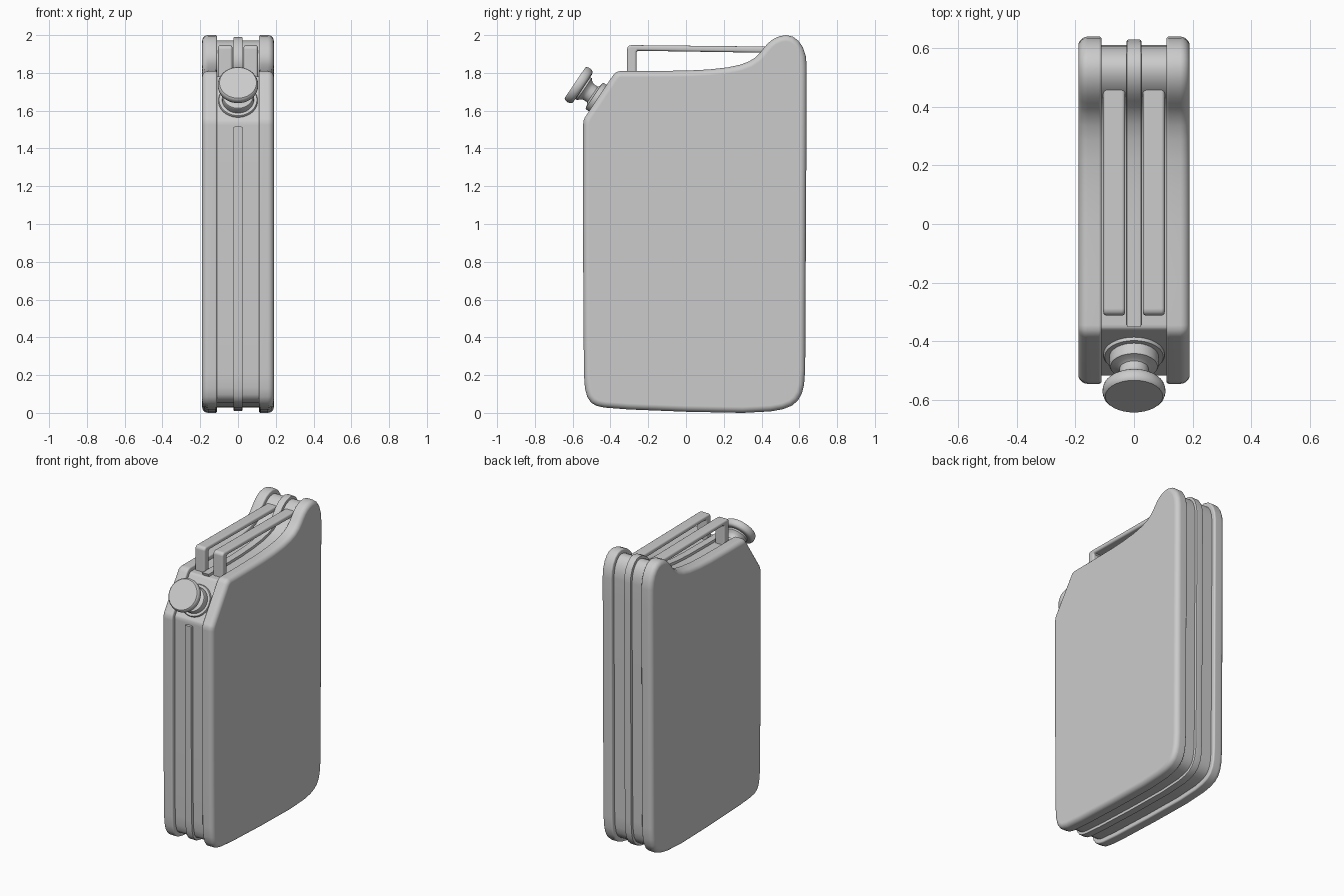
import bpy, bmesh, math
from mathutils import Vector

if "Cube" in bpy.data.objects:
    bpy.data.objects.remove(bpy.data.objects["Cube"])

# side outline of the can (y, z), starting at the lower end of the front chamfer
BODY = [(-.545, 1.525), (-.545, 1.0), (-.543, .5), (-.54, .2), (-.535, .13), (-.523, .085),
        (-.503, .055), (-.473, .037), (-.43, .028), (-.3, .018), (0, .006), (.3, 0),
        (.45, .008), (.515, .02), (.56, .038), (.592, .065), (.613, .102), (.625, .15),
        (.631, .23), (.635, 1.0), (.639, 1.7), (.639, 1.84), (.634, 1.89), (.619, 1.935),
        (.595, 1.97), (.565, 1.992), (.53, 2.0), (.495, 1.994), (.463, 1.98), (.434, 1.957),
        (.412, 1.932), (.393, 1.908), (.37, 1.884), (.335, 1.861), (.286, 1.843),
        (.22, 1.829), (.12, 1.818), (0, 1.812), (-.2, 1.81)]
CHAMFER = [(-.345, 1.81), (-.362, 1.807), (-.376, 1.799), (-.387, 1.786), (-.535, 1.565),
           (-.542, 1.548)]


def inset(pts, d):
    """Offset a closed outline inwards by d with mitred corners."""
    p = [Vector(q) for q in pts]
    n = len(p)
    area = sum(p[i - 1].x * p[i].y - p[i].x * p[i - 1].y for i in range(n))
    s = 1 if area > 0 else -1
    out = []
    for i in range(n):
        a = (p[i] - p[i - 1]).normalized()
        b = (p[(i + 1) % n] - p[i]).normalized()
        na, nb = Vector((-a.y, a.x)) * s, Vector((-b.y, b.x)) * s
        out.append(p[i] + (na + nb) * d / (1 + na.dot(nb)))
    return out


def finish(name, bm, angle=40):
    bmesh.ops.recalc_face_normals(bm, faces=bm.faces)
    me = bpy.data.meshes.new(name)
    bm.to_mesh(me)
    bm.free()
    ob = bpy.data.objects.new(name, me)
    bpy.context.collection.objects.link(ob)
    bpy.ops.object.select_all(action='DESELECT')
    bpy.context.view_layer.objects.active = ob
    ob.select_set(True)
    bpy.ops.object.shade_smooth_by_angle(angle=math.radians(angle))
    wn = ob.modifiers.new("weighted", 'WEIGHTED_NORMAL')
    wn.keep_sharp = True
    return ob


def loft(name, pts, sections):
    """Skin copies of an outline placed at (x, inset) sections."""
    bm = bmesh.new()
    rings = [[bm.verts.new((x, q.x, q.y)) for q in inset(pts, d)] for x, d in sections]
    n = len(pts)
    for r, t in zip(rings, rings[1:]):
        for i in range(n):
            j = (i + 1) % n
            bm.faces.new((r[i], r[j], t[j], t[i]))
    bm.faces.new(rings[0])
    bm.faces.new(rings[-1])
    return finish(name, bm)


def rounded(x0, x1, r0, r1, base=0, steps=4):
    """Sections from x0 to x1 with rounded edges of radius r0 and r1."""
    a = [math.pi / 2 * k / steps for k in range(steps + 1)]
    return ([(x0 + r0 * (1 - math.cos(t)), base + r0 * (1 - math.sin(t))) for t in a] +
            [(x1 - r1 * (1 - math.cos(t)), base + r1 * (1 - math.sin(t))) for t in a[::-1]])


def lathe(name, profile, origin, tilt, segs=48):
    """Revolve (radius, height) points and tilt the axis toward the front."""
    bm = bmesh.new()
    rings = [[bm.verts.new((r * math.cos(2 * math.pi * k / segs),
                            r * math.sin(2 * math.pi * k / segs), h))
              for k in range(segs)] for r, h in profile]
    for r, t in zip(rings, rings[1:]):
        for i in range(segs):
            j = (i + 1) % segs
            bm.faces.new((r[i], r[j], t[j], t[i]))
    bm.faces.new(rings[0])
    bm.faces.new(rings[-1])
    ob = finish(name, bm)
    ob.location = origin
    ob.rotation_euler = (tilt, 0, 0)
    return ob


# recessed core between the two side shells
outline = BODY + CHAMFER
loft("core", outline, [(-.13, .028), (.13, .028)])

# centre seam rib, left out along the chamfer
rib = BODY + [(-.365, 1.81), (-.345, 1.75), (-.5, 1.525)]
loft("centre_rib", rib, rounded(-.025, .025, .006, .006, .01, 2))

# mirrored side shells and handles
handle = [(-.312, 1.75), (-.312, 1.925), (-.309, 1.937), (-.3, 1.945), (-.288, 1.947),
          (.46, 1.939), (.46, 1.906), (-.255, 1.917), (-.262, 1.91), (-.262, 1.75)]
for side, label in ((-1, "left"), (1, "right")):
    loft(label + "_shell", outline,
         [(side * x, d) for x, d in rounded(.11, .19, .01, .032, 0, 5)])
    loft(label + "_handle", handle,
         [(side * x, d) for x, d in rounded(.03, .105, .012, .012)])

# filler neck and cap, square to the chamfer
spot, tilt = (0, -.465, 1.665), math.radians(56)
lathe("filler_neck", [(.104, -.06), (.104, -.02), (.1, -.014), (.084, -.014), (.084, .02),
                      (.08, .026), (.06, .03), (.05, .036), (.05, .06), (.056, .075),
                      (.07, .088), (.07, .11)], spot, tilt)
lathe("cap", [(.085, .098), (.097, .101), (.104, .109), (.107, .12), (.107, .132),
              (.104, .142), (.098, .148)], spot, tilt)
